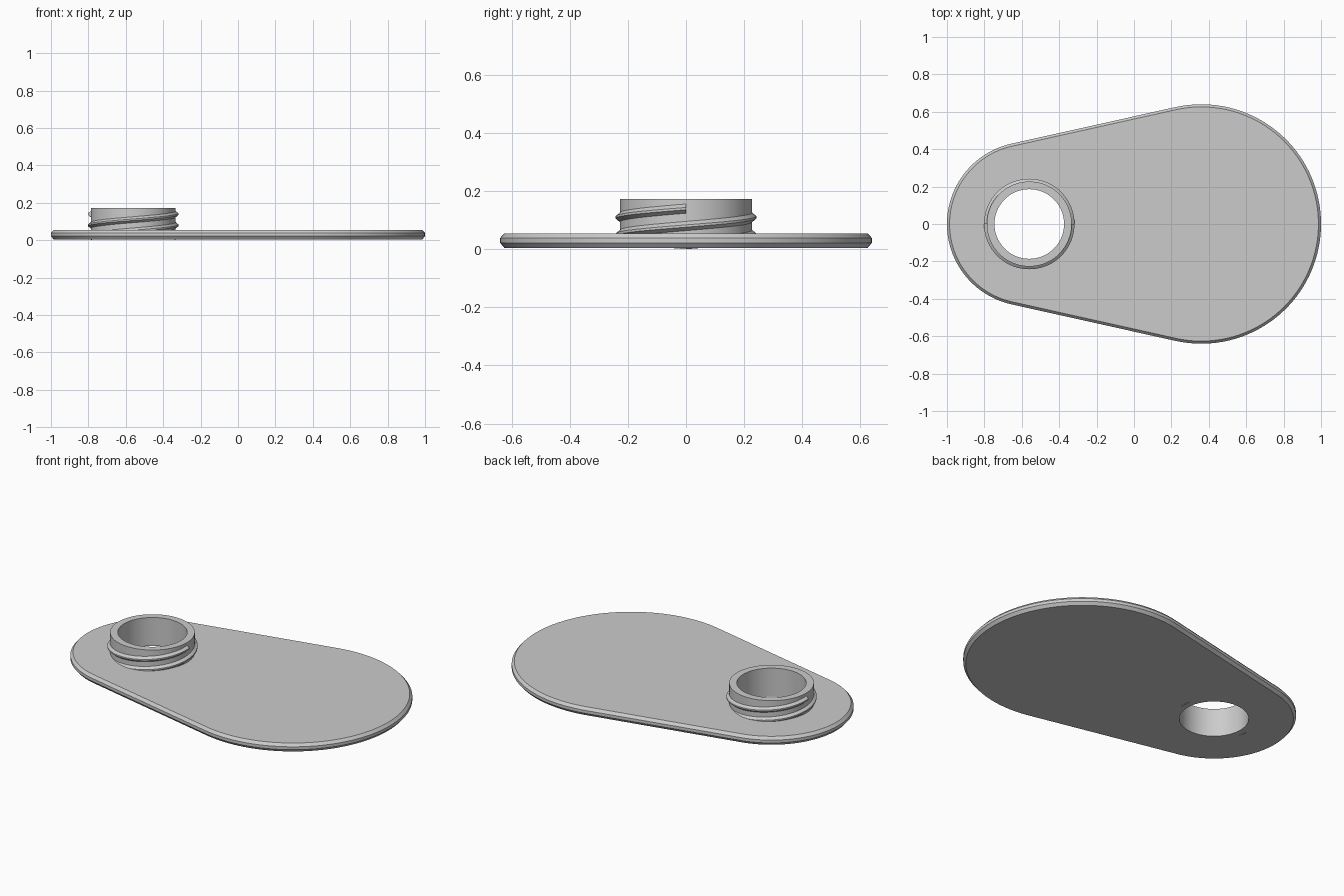
import bpy, bmesh
from math import sin, cos, pi, acos

cube = bpy.data.objects.get("Cube")
if cube:
    bpy.data.objects.remove(cube, do_unlink=True)

grey = bpy.data.materials.new("plain grey")
grey.use_nodes = True
colour = (0.60, 0.60, 0.60, 1)
grey.diffuse_color = colour
grey.node_tree.nodes["Principled BSDF"].inputs["Base Color"].default_value = colour

BIG_X, BIG_R = 0.36, 0.64        # wide end of the plate
NECK_X, SMALL_R = -0.56, 0.44    # narrow end, shared with the collar
BORE, COLLAR_R = 0.186, 0.227
BOTTOM, DECK, RIM = 0.005, 0.055, 0.173


def loft(name, rings, closed):
    """Skin a list of rings; closed joins the last ring to the first, else caps the ends."""
    bm = bmesh.new()
    loops = [[bm.verts.new(p) for p in ring] for ring in rings]
    pairs = list(zip(loops, loops[1:]))
    if closed:
        pairs.append((loops[-1], loops[0]))
    else:
        bm.faces.new(loops[0])
        bm.faces.new(loops[-1])
    for a, b in pairs:
        n = len(a)
        for i in range(n):
            j = (i + 1) % n
            bm.faces.new((a[i], a[j], b[j], b[i]))
    bmesh.ops.recalc_face_normals(bm, faces=bm.faces)
    mesh = bpy.data.meshes.new(name)
    bm.to_mesh(mesh)
    bm.free()
    mesh.materials.append(grey)
    obj = bpy.data.objects.new(name, mesh)
    bpy.context.collection.objects.link(obj)
    bpy.ops.object.select_all(action='DESELECT')
    obj.select_set(True)
    bpy.context.view_layer.objects.active = obj
    bpy.ops.object.shade_smooth_by_angle(angle=pi / 7)
    return obj


# Directions around each end arc, split where the straight sides touch
tangent = acos((SMALL_R - BIG_R) / (BIG_X - NECK_X))
STEPS = 72
big_arc = [-tangent + 2 * tangent * i / STEPS for i in range(STEPS + 1)]
small_arc = [tangent + 2 * (pi - tangent) * i / STEPS for i in range(STEPS + 1)]


def outline(inset, z):
    ends = ((BIG_X, BIG_R, big_arc), (NECK_X, SMALL_R, small_arc))
    return [(x + (r - inset) * cos(a), (r - inset) * sin(a), z)
            for x, r, arc in ends for a in arc]


def circle(r, z):
    return [(NECK_X + r * cos(a), r * sin(a), z) for a in big_arc + small_arc[1:-1]]


def bore_ring(z):
    return [(NECK_X + BORE * cos(a), BORE * sin(a), z) for a in big_arc + small_arc]


# Teardrop plate with chamfered edges and a round bore
bevel = 0.014
loft("base_plate", [bore_ring(BOTTOM), outline(bevel, BOTTOM), outline(0, 0.022),
                    outline(0, 0.039), outline(bevel, DECK), bore_ring(DECK)], True)

# Tubular collar standing on the plate
loft("collar", [circle(BORE, DECK), circle(COLLAR_R, DECK),
                circle(COLLAR_R, RIM), circle(BORE, RIM)], True)

# Two-start screw thread, one full turn each
LEAD, START, TURN = 0.12, 0.02, 96
section = [(0.222, -0.020), (0.242, -0.004), (0.242, 0.004), (0.222, 0.020)]
for name, phase in (("thread_left", 0), ("thread_right", pi)):
    rings = []
    for i in range(TURN + 1):
        a = phase + 2 * pi * i / TURN
        z = START + LEAD * i / TURN
        rings.append([(NECK_X + r * cos(a), r * sin(a), z + dz) for r, dz in section])
    loft(name, rings, False)
